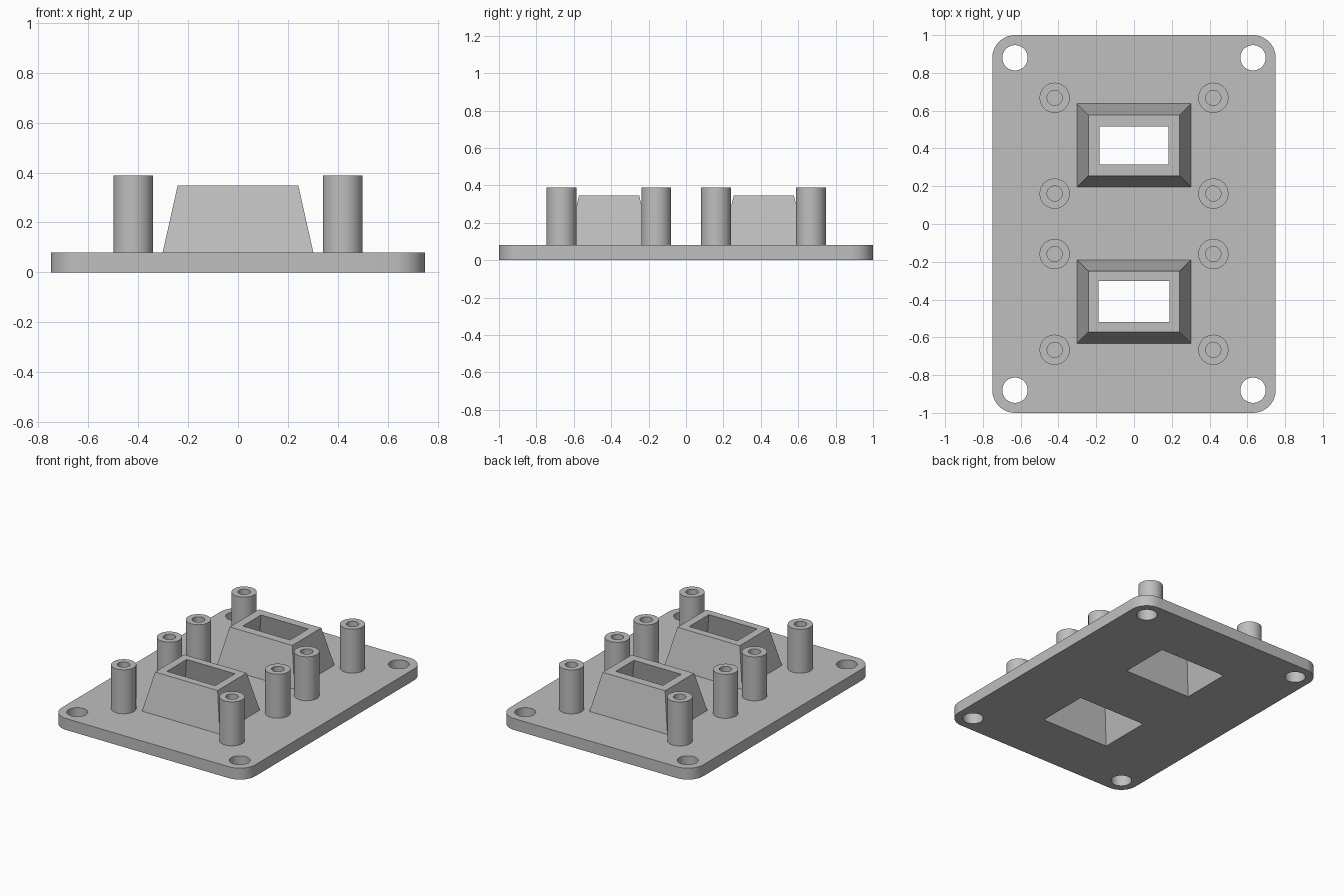
import bpy, bmesh, math

if "Cube" in bpy.data.objects:
    bpy.data.objects.remove(bpy.data.objects["Cube"])

PLATE_TOP, FUNNEL_TOP, POST_TOP = 0.08, 0.347, 0.388
SLOPE = 0.06 / (FUNNEL_TOP - PLATE_TOP)      # taper of the funnel walls

grey = bpy.data.materials.new("grey plastic")
grey.diffuse_color = (0.52, 0.52, 0.52, 1)
grey.use_nodes = True
grey.node_tree.nodes["Principled BSDF"].inputs["Base Color"].default_value = grey.diffuse_color


def circle(r, n=48):
    return [(r * math.cos(2 * math.pi * i / n), r * math.sin(2 * math.pi * i / n)) for i in range(n)]


def rect(hx, hy):
    return [(-hx, -hy), (hx, -hy), (hx, hy), (-hx, hy)]


def rounded_rect(hx, hy, r, n=12):
    pts = []
    for k, (sx, sy) in enumerate([(1, 1), (-1, 1), (-1, -1), (1, -1)]):
        for i in range(n + 1):
            a = math.pi / 2 * (k + i / n)
            pts.append((sx * (hx - r) + r * math.cos(a), sy * (hy - r) + r * math.sin(a)))
    return pts


def loft(name, sections, x=0, y=0, cap_start=False, cap_end=False):
    """Join outlines given as (points, z) with quads, optionally capping the ends."""
    bm = bmesh.new()
    rings = [[bm.verts.new((px, py, z)) for px, py in pts] for pts, z in sections]
    for a, b in zip(rings, rings[1:]):
        for i in range(len(a)):
            j = (i + 1) % len(a)
            bm.faces.new((a[i], a[j], b[j], b[i]))
    if cap_start:
        bm.faces.new(rings[0][::-1])
    if cap_end:
        bm.faces.new(rings[-1])
    mesh = bpy.data.meshes.new(name)
    bm.to_mesh(mesh)
    bm.free()
    mesh.materials.append(grey)
    ob = bpy.data.objects.new(name, mesh)
    ob.location = (x, y, 0)
    bpy.context.collection.objects.link(ob)
    return ob


def smooth(ob):
    bpy.ops.object.select_all(action='DESELECT')
    ob.select_set(True)
    bpy.context.view_layer.objects.active = ob
    bpy.ops.object.shade_smooth_by_angle(angle=math.radians(30))


def cut(target, cutter):
    m = target.modifiers.new("cut", 'BOOLEAN')
    m.operation, m.solver, m.object = 'DIFFERENCE', 'EXACT', cutter
    cutter.hide_render = True
    cutter.hide_set(True)


# Base plate with rounded corners
outline = rounded_rect(0.75, 1.0, 0.12)
plate = loft("base_plate", [(outline, 0), (outline, PLATE_TOP)], cap_start=True, cap_end=True)
smooth(plate)

# Corner mounting holes
for sx in (-1, 1):
    for sy in (-1, 1):
        ring = circle(0.067)
        cut(plate, loft("mounting_hole_cutter", [(ring, -0.05), (ring, 0.15)],
                        sx * 0.63, sy * 0.88, True, True))

# Tapered hollow funnels and the matching windows through the plate
for y, ix, iy in ((0.416, 0.183, 0.101), (-0.411, 0.187, 0.109)):
    def inner(z):
        d = SLOPE * (FUNNEL_TOP - z)
        return rect(ix + d, iy + d), z
    loft("funnel", [(rect(0.302, 0.221), PLATE_TOP), (rect(0.242, 0.161), FUNNEL_TOP),
                    inner(FUNNEL_TOP), inner(PLATE_TOP)], 0, y)
    cut(plate, loft("window_cutter", [inner(-0.05), inner(0.15)], 0, y, True, True))

# Screw posts with blind bores
for x in (-0.42, 0.42):
    for y in (-0.666, -0.159, 0.161, 0.668):
        smooth(loft("screw_post", [(circle(0.08), PLATE_TOP), (circle(0.08), POST_TOP),
                                   (circle(0.04), POST_TOP), (circle(0.04), PLATE_TOP)], x, y))
